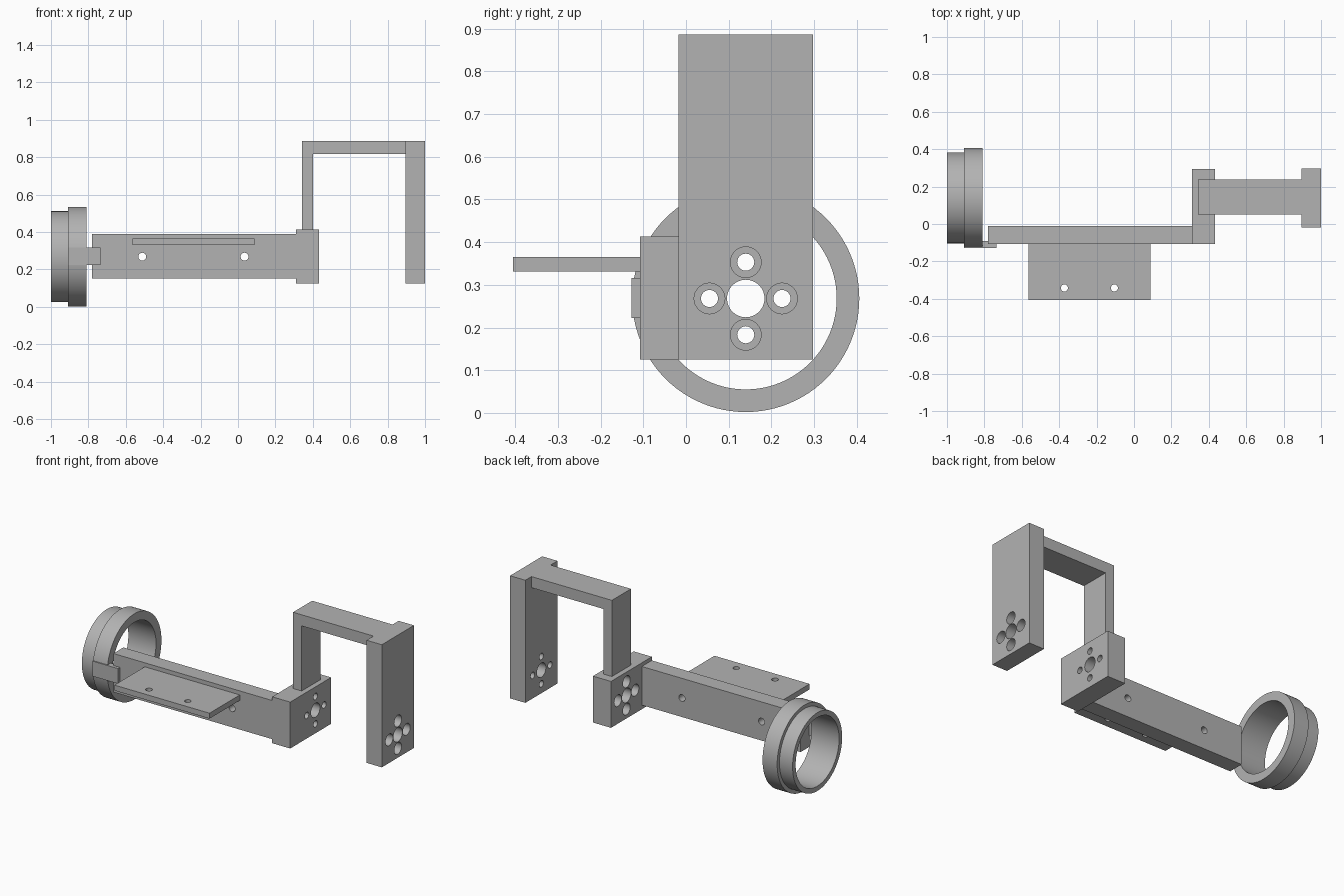
import bpy
import bmesh
from math import radians, tau
from mathutils import Matrix, Vector

cube = bpy.data.objects.get("Cube")
if cube:
    bpy.data.objects.remove(cube, do_unlink=True)

grey = bpy.data.materials.new("plain grey")
grey.use_nodes = True
GREY = (0.45, 0.45, 0.45, 1)
grey.diffuse_color = GREY
grey.node_tree.nodes["Principled BSDF"].inputs["Base Color"].default_value = GREY

# Shared axis of the ring and both bolt patterns
AXIS_Y, AXIS_Z = 0.14, 0.268


def make_object(name, bm):
    bmesh.ops.recalc_face_normals(bm, faces=bm.faces)
    mesh = bpy.data.meshes.new(name)
    bm.to_mesh(mesh)
    bm.free()
    obj = bpy.data.objects.new(name, mesh)
    bpy.context.collection.objects.link(obj)
    mesh.materials.append(grey)
    return obj


def box(name, x, y, z):
    bm = bmesh.new()
    size = [b - a for a, b in (x, y, z)]
    mid = [(a + b) / 2 for a, b in (x, y, z)]
    bmesh.ops.create_cube(bm, size=1, matrix=Matrix.Translation(mid) @ Matrix.Diagonal((*size, 1)))
    return make_object(name, bm)


def select_only(obj):
    bpy.ops.object.select_all(action="DESELECT")
    obj.select_set(True)
    bpy.context.view_layer.objects.active = obj


def drill(obj, axis, center, radius, depth):
    """Cut a round hole whose cutter is centred at center."""
    bm = bmesh.new()
    turn = Vector((0, 0, 1)).rotation_difference(Vector(axis)).to_matrix().to_4x4()
    bmesh.ops.create_cone(bm, cap_ends=True, segments=32, radius1=radius, radius2=radius,
                          depth=depth, matrix=Matrix.Translation(center) @ turn)
    cutter = make_object("hole_cutter", bm)
    cutter.hide_render = True
    mod = obj.modifiers.new("hole", "BOOLEAN")
    mod.operation, mod.solver, mod.object = "DIFFERENCE", "EXACT", cutter
    select_only(obj)
    bpy.ops.object.modifier_apply(modifier=mod.name)
    bpy.data.objects.remove(cutter, do_unlink=True)


def smooth(obj):
    select_only(obj)
    bpy.ops.object.shade_smooth_by_angle(angle=radians(30))


def bolt_pattern(obj, middle_x, bore_x):
    """Central bore and four counterbored bolt holes along x."""
    X = (1, 0, 0)
    drill(obj, X, (middle_x, AXIS_Y, AXIS_Z), 0.044, 0.4)
    for dy, dz in ((1, 0), (-1, 0), (0, 1), (0, -1)):
        y, z = AXIS_Y + dy * 0.085, AXIS_Z + dz * 0.085
        drill(obj, X, (middle_x, y, z), 0.02, 0.4)
        drill(obj, X, (bore_x, y, z), 0.036, 0.12)
    smooth(obj)


# Stepped ring, turned from its cross-section
bm = bmesh.new()
profile = [(-1, 0.213), (-1, 0.243), (-0.91, 0.243), (-0.91, 0.266), (-0.81, 0.266), (-0.81, 0.213)]
verts = [bm.verts.new((x, AXIS_Y, AXIS_Z + r)) for x, r in profile]
edges = [bm.edges.new((v, verts[i - 1])) for i, v in enumerate(verts)]
bmesh.ops.spin(bm, geom=verts + edges, cent=(0, AXIS_Y, AXIS_Z), axis=(1, 0, 0),
               angle=tau, steps=96, use_merge=True)
bmesh.ops.remove_doubles(bm, verts=bm.verts, dist=0.0001)
smooth(make_object("stepped_ring", bm))

# Tab joining the ring to the arm
box("ring_tab", (-0.91, -0.735), (-0.128, -0.09), (0.222, 0.316))

# Long arm with two cross holes
arm = box("long_arm", (-0.78, 0.31), (-0.108, -0.01), (0.15, 0.39))
for x in (-0.512, 0.035):
    drill(arm, (0, 1, 0), (x, -0.06, 0.268), 0.021, 0.4)
smooth(arm)

# Thin shelf with two mounting holes
shelf = box("front_shelf", (-0.565, 0.088), (-0.405, -0.108), (0.331, 0.365))
for x in (-0.372, -0.105):
    drill(shelf, (0, 0, 1), (x, -0.342, 0.348), 0.019, 0.2)
smooth(shelf)

# Bearing block and outer plate, both drilled on the ring axis
block = box("bearing_block", (0.31, 0.434), (-0.108, 0.293), (0.125, 0.413))
bolt_pattern(block, 0.372, 0.31)
plate = box("outer_plate", (0.895, 1), (-0.018, 0.297), (0.125, 0.886))
bolt_pattern(plate, 0.947, 1)

# Raised bridge between block and plate
bm = bmesh.new()
outline = [(0.343, 0.413), (0.343, 0.886), (0.895, 0.886), (0.895, 0.817), (0.402, 0.817), (0.402, 0.413)]
face = bm.faces.new([bm.verts.new((x, 0.05, z)) for x, z in outline])
side = bmesh.ops.extrude_face_region(bm, geom=[face])["geom"]
bmesh.ops.translate(bm, vec=(0, 0.187, 0), verts=[g for g in side if isinstance(g, bmesh.types.BMVert)])
make_object("bridge", bm)
